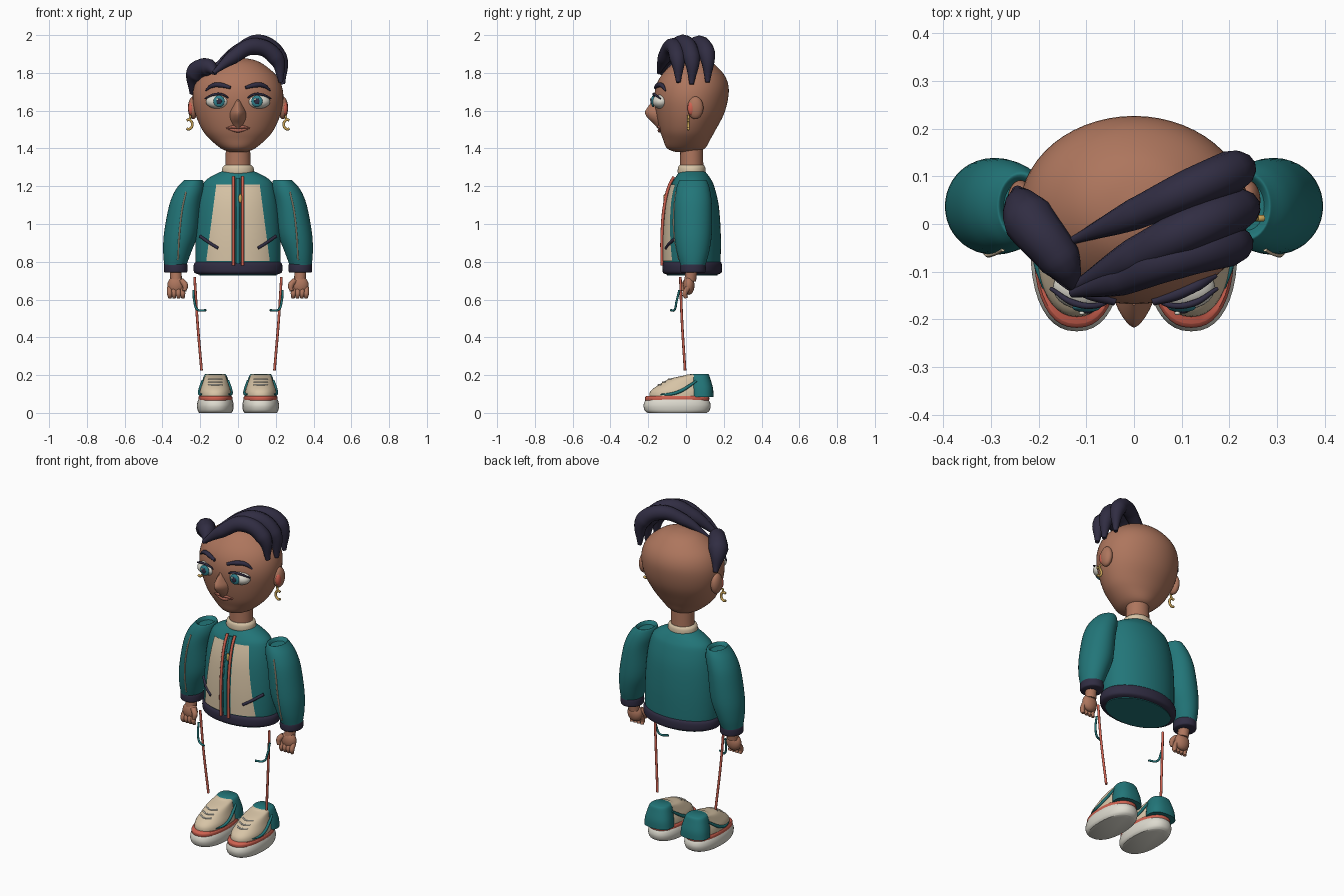
import bpy, bmesh, math
from mathutils import Matrix, Vector

if "Cube" in bpy.data.objects:
    bpy.data.objects.remove(bpy.data.objects["Cube"])


def material(name, r, g, b):
    m = bpy.data.materials.new(name)
    m.use_nodes = True
    m.diffuse_color = (r, g, b, 1)
    bsdf = next(n for n in m.node_tree.nodes if n.type == 'BSDF_PRINCIPLED')
    bsdf.inputs["Base Color"].default_value = (r, g, b, 1)
    bsdf.inputs["Roughness"].default_value = 0.7
    return m


SKIN = material("skin", .42, .18, .11)
TEAL = material("teal", .016, .18, .19)
NAVY = material("navy", .03, .026, .055)
CREAM = material("cream", .68, .55, .38)
WHITE = material("off_white", .72, .70, .62)
CORAL = material("coral", .62, .12, .08)
GOLD = material("gold", .60, .38, .10)
LIP = material("lip", .40, .13, .09)
IRIS = material("iris", .03, .22, .27)


def finish(name, mesh, mat):
    mesh.materials.clear()
    mesh.materials.append(mat)
    mesh.shade_smooth()
    mesh.set_sharp_from_angle(angle=math.radians(45))
    ob = bpy.data.objects.new(name, mesh)
    bpy.context.scene.collection.objects.link(ob)
    return ob


def from_bmesh(name, bm, mat):
    bmesh.ops.recalc_face_normals(bm, faces=bm.faces)
    mesh = bpy.data.meshes.new(name)
    bm.to_mesh(mesh)
    bm.free()
    return finish(name, mesh, mat)


def dense(rings, k=4):
    """Smoothly interpolate rings (cx, cy, z, rx, ry)."""
    out = []
    for i in range(len(rings) - 1):
        a, b, c, d = (rings[max(0, min(len(rings) - 1, j))] for j in range(i - 1, i + 3))
        for t in (n / k for n in range(k)):
            out.append([q + .5 * t * (r - p + t * (2*p - 5*q + 4*r - s + t * (3*(q - r) + s - p)))
                        for p, q, r, s in zip(a, b, c, d)])
    return out + [list(rings[-1])]


def loft(name, rings, mat, e=2.0, n=40):
    """Skin stacked superellipse rings and cap both ends."""
    bm = bmesh.new()
    power = lambda v: math.copysign(abs(v) ** (2 / e), v)
    angles = [2 * math.pi * i / n for i in range(n)]
    rows = [[bm.verts.new((cx + rx * power(math.cos(a)), cy + ry * power(math.sin(a)), z))
             for a in angles] for cx, cy, z, rx, ry in rings]
    for lo, hi in zip(rows, rows[1:]):
        for i in range(n):
            j = (i + 1) % n
            bm.faces.new((lo[i], lo[j], hi[j], hi[i]))
    bm.faces.new(rows[0])
    bm.faces.new(rows[-1])
    return from_bmesh(name, bm, mat)


def on(rings, x, z, off=0.0):
    """Point on the front of a lofted surface."""
    for a, b in zip(rings, rings[1:]):
        if min(a[2], b[2]) <= z <= max(a[2], b[2]) and a[2] != b[2]:
            t = (z - a[2]) / (b[2] - a[2])
            cx, cy, _, rx, ry = (p + t * (q - p) for p, q in zip(a, b))
            u = min(.99, abs(x - cx) / rx)
            return (x, cy - ry * math.sqrt(1 - u * u) - off, z)
    return (x, rings[0][1] - rings[0][4] - off, z)


def tube(name, pts, radii, mat, res=8):
    """Round stroke through points, with a radius for each point."""
    if not isinstance(radii, (list, tuple)):
        radii = [radii] * len(pts)
    cu = bpy.data.curves.new(name, 'CURVE')
    cu.dimensions = '3D'
    cu.bevel_depth, cu.bevel_resolution, cu.resolution_u = 1, 4, res
    cu.use_fill_caps = True
    sp = cu.splines.new('BEZIER')
    sp.bezier_points.add(len(pts) - 1)
    for bp, p, r in zip(sp.bezier_points, pts, radii):
        bp.co, bp.radius = p, r
        bp.handle_left_type = bp.handle_right_type = 'AUTO'
    tmp = bpy.data.objects.new(name + "_path", cu)
    bpy.context.scene.collection.objects.link(tmp)
    mesh = bpy.data.meshes.new_from_object(tmp.evaluated_get(bpy.context.evaluated_depsgraph_get()))
    bpy.data.objects.remove(tmp)
    return finish(name, mesh, mat)


def ball(name, loc, size, mat, tilt=0):
    bm = bmesh.new()
    bmesh.ops.create_uvsphere(bm, u_segments=28, v_segments=16, radius=1)
    bm.transform(Matrix.Translation(loc) @ Matrix.Rotation(tilt, 4, 'Y') @ Matrix.Diagonal((*size, 1)))
    return from_bmesh(name, bm, mat)


def plate(name, rings, top, bottom, z_top, z_bottom, mat, off, n=12):
    """Thin cloth panel following the front of a lofted surface."""
    bm = bmesh.new()
    rows = []
    for i in range(n + 1):
        t = i / n
        x0, x1 = (a + t * (b - a) for a, b in zip(top, bottom))
        rows.append([bm.verts.new(on(rings, x0 + (x1 - x0) * j / n, z_top + t * (z_bottom - z_top), off))
                     for j in range(n + 1)])
    for a, b in zip(rows, rows[1:]):
        for j in range(n):
            bm.faces.new((a[j], b[j], b[j + 1], a[j + 1]))
    return from_bmesh(name, bm, mat)


# Head, neck and collar
head = dense([(0, 0, 1.38, .04, .05), (0, 0, 1.40, .09, .10), (0, .004, 1.45, .15, .126),
              (0, .009, 1.50, .19, .149), (0, .021, 1.58, .225, .179), (0, .027, 1.66, .24, .195),
              (0, .033, 1.73, .232, .192), (0, .037, 1.79, .20, .165), (0, .038, 1.845, .135, .113),
              (0, .038, 1.87, .08, .065), (0, .038, 1.88, .015, .015)])
loft("head", head, SKIN, n=56)
loft("neck", [(0, .03, 1.26, .068, .062), (0, .03, 1.45, .063, .06)], SKIN)
loft("collar", dense([(0, .03, 1.265, .08, .07), (0, .03, 1.275, .085, .074),
                      (0, .03, 1.30, .082, .072), (0, .03, 1.312, .07, .064)]), CREAM)
loft("nose", dense([(0, -.14, 1.505, .012, .01), (0, -.14, 1.53, .03, .03), (0, -.14, 1.56, .043, .062),
                    (0, -.14, 1.59, .044, .077), (0, -.14, 1.62, .032, .062), (0, -.14, 1.66, .015, .03)]),
     SKIN, e=1.5)
tube("upper_lip", [on(head, x, z, .001) for x, z in ((-.062, 1.507), (-.025, 1.514), (0, 1.511), (.025, 1.514), (.062, 1.507))],
     [.003, .008, .007, .008, .003], LIP)
tube("lower_lip", [on(head, x, z, .001) for x, z in ((-.055, 1.504), (0, 1.495), (.055, 1.504))], [.003, .011, .003], LIP)

# Swept hair locks
locks = {
    "side_lock": ([(-.12, -.135, 1.80), (-.155, -.075, 1.83), (-.22, .01, 1.80), (-.245, .07, 1.69)], [.012, .045, .056, .012]),
    "back_lock": ([(-.13, -.035, 1.83), (0, .02, 1.92), (.12, .075, 1.955), (.205, .11, 1.90), (.228, .115, 1.75)], [.008, .033, .042, .045, .012]),
    "middle_lock": ([(-.13, -.135, 1.80), (0, -.07, 1.91), (.12, -.01, 1.955), (.215, .03, 1.88), (.238, .03, 1.74)], [.01, .04, .047, .046, .012]),
    "front_lock": ([(-.13, -.145, 1.80), (-.03, -.115, 1.88), (.09, -.07, 1.94), (.20, -.045, 1.88), (.228, -.04, 1.75)], [.01, .036, .045, .044, .012]),
}
for name, (pts, radii) in locks.items():
    tube("hair_" + name, pts, radii, NAVY, 12)

# Jacket body, hem and front panels
torso = dense([(0, .033, .74, .215, .145), (0, .033, .80, .225, .15), (0, .034, .95, .224, .15),
               (0, .035, 1.10, .212, .138), (0, .035, 1.20, .19, .114), (0, .035, 1.24, .16, .095),
               (0, .034, 1.275, .095, .07), (0, .034, 1.28, .07, .06)])
loft("jacket_body", torso, TEAL, n=56)
loft("jacket_hem", dense([(0, .033, .732, .205, .135), (0, .033, .742, .23, .154), (0, .033, .765, .236, .158),
                          (0, .033, .79, .232, .156), (0, .033, .806, .215, .145)]), NAVY, n=56)
loft("jacket_base", [(0, .033, .728, .203, .133), (0, .033, .735, .203, .133)], TEAL)
tube("zip_tape", [on(torso, 0, z, .004) for z in (.79, .95, 1.1, 1.24)], .011, TEAL)
ball("zip_pull", on(torso, .012, 1.135, .016), (.01, .008, .024), GOLD)

for s, side in ((1, "left_"), (-1, "right_")):
    plate(side + "front_panel", torso, (s * .035, s * .115), (s * .035, s * .168), 1.21, .805, CREAM, .006)
    tube(side + "zip_trim", [on(torso, s * .025, z, .012) for z in (.78, .95, 1.1, 1.2, 1.25)], .008, CORAL)
    tube(side + "jacket_pocket", [on(torso, s * x, z, .006) for x, z in ((.20, .935), (.15, .90), (.105, .872))], .008, NAVY)

    # Sleeve, piping and cuff
    sleeve = dense([(s * cx, .037, z, rx, ry) for cx, z, rx, ry in (
        (.332, .78, .058, .065), (.322, .85, .074, .085), (.302, .95, .09, .10), (.28, 1.10, .084, .10),
        (.255, 1.18, .076, .09), (.238, 1.225, .055, .075), (.238, 1.232, .045, .065), (.238, 1.215, .035, .05))])
    loft(side + "sleeve", sleeve, TEAL)
    tube(side + "sleeve_piping", [on(sleeve, s * x, z, .001) for x, z in ((.275, 1.17), (.295, 1.08), (.31, .95), (.318, .81))], .004, CREAM)
    loft(side + "cuff", dense([(s * .33, .037, z, .062 * k, .067 * k) for z, k in
                               ((.742, .9), (.75, 1), (.782, 1), (.794, .9))]), NAVY)

    # Hand
    tube(side + "wrist", [(s * .33, .03, .76), (s * .328, .022, .70)], .032, SKIN)
    ball(side + "palm", (s * .328, .015, .675), (.046, .03, .05), SKIN)
    for i in range(4):
        x = .362 - i * .023
        tube(f"{side}finger_{i + 1}", [(s * x, .012, .665), (s * x, -.006, .63), (s * (x - .002), .002, .608)],
             [.014, .014, .009], SKIN)
    tube(side + "thumb", [(s * .30, .005, .70), (s * .28, -.01, .675), (s * .283, -.016, .645)], [.016, .016, .01], SKIN)

    # Ear and hoop earring
    ball(side + "ear", (s * .238, .05, 1.615), (.027, .042, .06), SKIN)
    ball(side + "inner_ear", (s * .248, .028, 1.612), (.016, .02, .036), CORAL)
    hoop = [math.radians(a) for a in range(-30, 301, 30)]
    tube(side + "earring", [(s * (.262 - .02 * math.sin(a)), .012, 1.527 + .025 * -math.cos(a)) for a in hoop][:9], .007, GOLD)
    tube(side + "earring_hook", [(s * .25, .012, 1.575), (s * .258, .012, 1.55)], .006, GOLD)

    # Eye, lashes and brow
    ball(side + "eye", (s * .107, -.133, 1.648), (.063, .046, .038), WHITE)
    ball(side + "iris", (s * .10, -.174, 1.65), (.03, .011, .031), IRIS)
    ball(side + "pupil", (s * .10, -.182, 1.65), (.015, .006, .016), NAVY)
    ball(side + "eye_glint", (s * .10 - .009, -.187, 1.66), (.006, .004, .006), WHITE)
    tube(side + "lashes", [(s * .045, -.158, 1.662), (s * .08, -.171, 1.685), (s * .125, -.166, 1.686),
                           (s * .175, -.135, 1.664)], [.003, .006, .007, .004], NAVY)
    tube(side + "eyebrow", [on(head, s * x, z, .005) for x, z in ((.04, 1.722), (.09, 1.735), (.135, 1.733), (.172, 1.706))],
         [.008, .013, .012, .004], NAVY)

    # Trouser side stripe and pocket edge
    tube(side + "leg_stripe", [(s * .23, -.03, .72), (s * .216, -.022, .50), (s * .193, -.005, .225)], .007, CORAL)
    tube(side + "leg_pocket", [(s * .236, -.035, .65), (s * .231, -.05, .59), (s * .215, -.06, .547), (s * .17, -.08, .543)], .006, TEAL)

    # Shoe
    cx = s * .12
    loft(side + "sole", dense([(cx, -.047, z, .097 * k, .178 * k) for z, k in
                               ((0, .88), (.012, .96), (.035, 1), (.055, .98), (.07, .93))]), WHITE, e=2.3)
    loft(side + "sole_band", dense([(cx, -.047, z, .09 * k, .17 * k) for z, k in
                                    ((.06, .98), (.07, 1), (.082, 1), (.09, .95))]), CORAL, e=2.3)
    upper = dense([(cx, -.045, .08, .084, .15), (cx, -.042, .115, .082, .146), (cx, -.022, .15, .071, .12),
                   (cx, .005, .18, .061, .092), (cx, .045, .198, .053, .055), (cx, .05, .204, .045, .045)])
    loft(side + "shoe_upper", upper, CREAM, e=2.2)
    loft(side + "shoe_heel", dense([(cx, .083, .085, .084, .062), (cx, .08, .13, .079, .063), (cx, .072, .18, .066, .057),
                                    (cx, .07, .20, .058, .052), (cx, .07, .207, .05, .045)]), TEAL, e=2.4)
    for i, z in enumerate((.148, .163, .178)):
        tube(f"{side}lace_{i + 1}", [on(upper, cx + x, z, .002) for x in (-.036, 0, .036)], .004, WHITE)
    for k in (-1, 1):
        tube(side + ("inner" if k < 0 else "outer") + "_shoe_stripe",
             [(cx + s * k * w, y, z) for w, y, z in ((.069, -.135, .098), (.083, -.08, .10), (.083, -.03, .115),
                                                     (.075, .02, .145), (.068, .055, .17))], [.003, .008, .009, .008, .006], TEAL)
